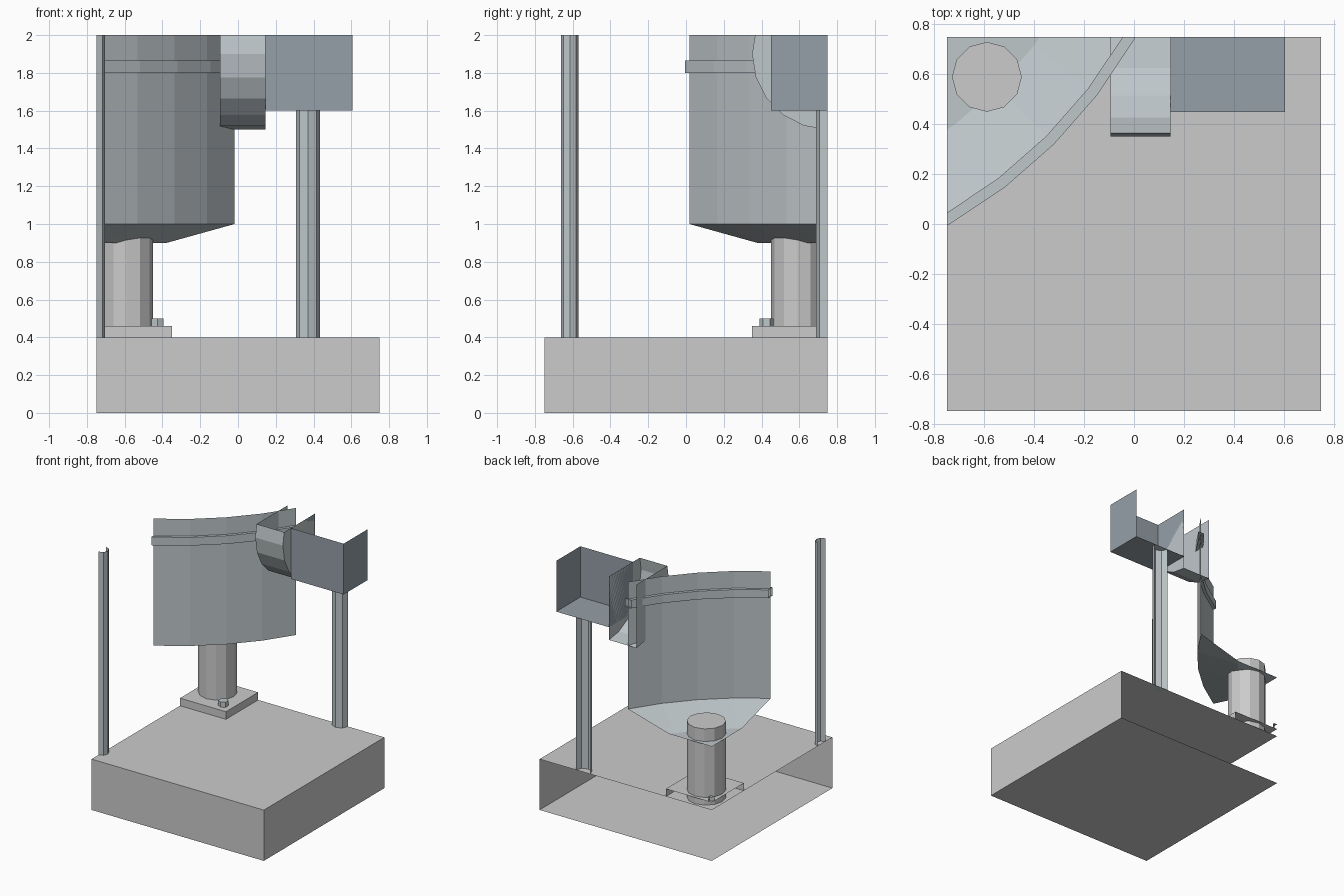
import bpy, bmesh, math
from mathutils import Matrix, Vector

if "Cube" in bpy.data.objects:
    bpy.data.objects.remove(bpy.data.objects["Cube"])

# The model is a corner section of a larger plant: parts are built whole, then cut open
CUTS = [((-0.75, 0, 0), (-1, 0, 0)), ((0, 0.75, 0), (0, 1, 0)), ((0, 0, 2), (0, 0, 1))]
AXIS = (-1.75, 1.75)  # centre line of the vessel


def material(name, rgb):
    m = bpy.data.materials.new(name)
    m.diffuse_color = (*rgb, 1)
    m.use_nodes = True
    m.node_tree.nodes["Principled BSDF"].inputs["Base Color"].default_value = m.diffuse_color
    return m


steel = material("steel", (0.52, 0.57, 0.59))
slate = material("slate", (0.30, 0.35, 0.39))


def finish(name, bm, mat=None):
    bmesh.ops.recalc_face_normals(bm, faces=bm.faces[:])
    for co, no in CUTS:
        bmesh.ops.bisect_plane(bm, geom=bm.verts[:] + bm.edges[:] + bm.faces[:], dist=1e-5,
                               plane_co=co, plane_no=no, clear_outer=True)
    me = bpy.data.meshes.new(name)
    bm.to_mesh(me)
    bm.free()
    ob = bpy.data.objects.new(name, me)
    bpy.context.collection.objects.link(ob)
    if mat:
        me.materials.append(mat)
    return ob


def box(name, lo, hi, mat=None):
    lo, hi = Vector(lo), Vector(hi)
    bm = bmesh.new()
    bmesh.ops.create_cube(bm, size=1, matrix=Matrix.Translation((lo + hi) / 2)
                          @ Matrix.Diagonal((*(hi - lo), 1)))
    return finish(name, bm, mat)


def cylinder(name, centre, r, length, sides, mat=None, along_x=False):
    bm = bmesh.new()
    rot = Matrix.Rotation(math.pi / 2, 4, 'Y') if along_x else Matrix.Identity(4)
    bmesh.ops.create_cone(bm, cap_ends=True, segments=sides, radius1=r, radius2=r, depth=length,
                          matrix=Matrix.Translation(centre) @ rot)
    return finish(name, bm, mat)


def lathe(name, profile, closed, mat):
    bm = bmesh.new()
    vs = [bm.verts.new((AXIS[0] + r, AXIS[1], z)) for r, z in profile]
    es = [bm.edges.new(p) for p in zip(vs, vs[1:])]
    if closed:
        es.append(bm.edges.new((vs[-1], vs[0])))
    bmesh.ops.spin(bm, geom=vs + es, cent=(*AXIS, 0), axis=(0, 0, 1),
                   angle=math.tau, steps=48, use_merge=False)
    bmesh.ops.remove_doubles(bm, verts=bm.verts[:], dist=1e-4)
    return finish(name, bm, mat)


# Concrete foundation
box("foundation", (-4.25, -0.75, 0), (0.75, 4.25, 0.4))

# Vessel shell with shallow conical bottom, and its stiffening band
shell = lathe("vessel_shell", [(0, 0.9), (1.7, 0.9), (2, 1), (2, 3)], False, steel)
if shell.data.polygons:
    # outward normals on the open shell
    wall = max(shell.data.polygons, key=lambda p: p.center.z)
    if wall.normal.dot(Vector((1, -1, 0))) < 0:
        shell.data.flip_normals()
lathe("vessel_band", [(1.977, 1.80), (2.022, 1.80), (2.022, 1.865), (1.977, 1.865)], True, steel)

# Vessel leg with base plate and two anchor bolts
leg = (-0.59, 0.59)
cylinder("vessel_leg", (*leg, 0.7), 0.14, 0.6, 12)
box("leg_plate", (leg[0] - 0.24, leg[1] - 0.24, 0.4), (leg[0] + 0.24, leg[1] + 0.24, 0.46))
for i, s in enumerate((1, -1)):
    cylinder(f"anchor_bolt_{i + 1}", (leg[0] + s * 0.163, leg[1] - s * 0.163, 0.48),
             0.037, 0.04, 6, steel)

# Side drum entering the vessel, with its housing
cylinder("side_drum", (0.026, 0.75, 1.9), 0.4, 0.24, 20, steel, along_x=True)
box("drive_housing", (0.146, 0.45, 1.6), (0.605, 1.05, 2.2), slate)

# Posts
cylinder("housing_post", (0.37, 0.75, 1.0), 0.063, 1.2, 8, steel)
cylinder("front_post", (-0.75, -0.615, 1.4), 0.047, 2.0, 8, steel)
